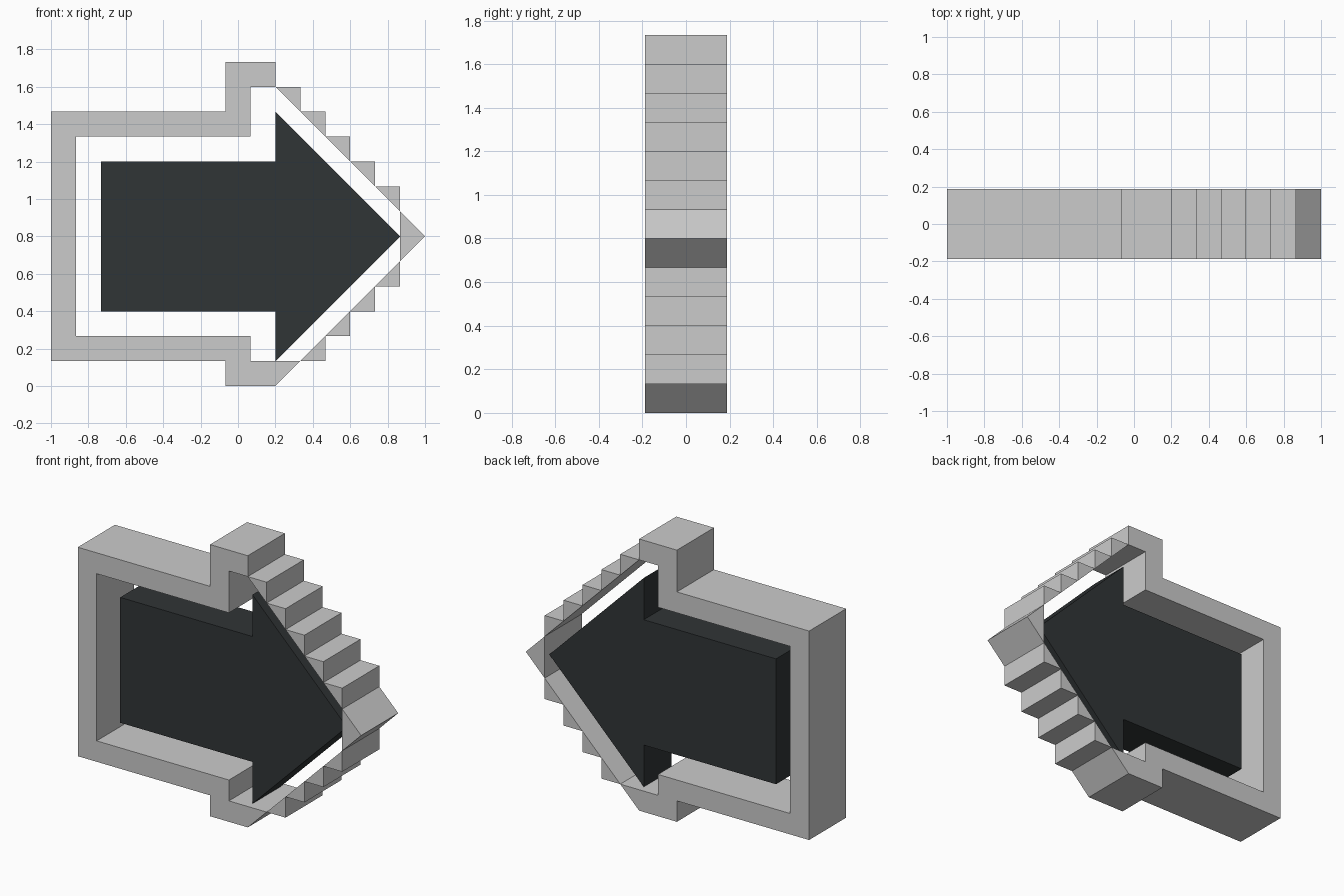
import bpy, bmesh

if "Cube" in bpy.data.objects:
    bpy.data.objects.remove(bpy.data.objects["Cube"])

U = 2 / 15          # grid step of the design
DEPTH = 0.187       # half depth of the outline
CORE_DEPTH = 0.14   # half depth of the recessed arrow


def prism(name, profiles, half):
    """Extrude grid-space (x, z) profiles along y into one object."""
    bm = bmesh.new()
    for pts in profiles:
        face = bm.faces.new([bm.verts.new((i * U - 1, -half, k * U)) for i, k in pts])
        ext = bmesh.ops.extrude_face_region(bm, geom=[face], use_keep_orig=True)
        verts = [g for g in ext["geom"] if isinstance(g, bmesh.types.BMVert)]
        bmesh.ops.translate(bm, verts=verts, vec=(0, 2 * half, 0))
    bmesh.ops.recalc_face_normals(bm, faces=bm.faces[:])
    mesh = bpy.data.meshes.new(name)
    bm.to_mesh(mesh)
    bm.free()
    obj = bpy.data.objects.new(name, mesh)
    bpy.context.collection.objects.link(obj)
    return obj


# Bracket-shaped border around the arrow shaft
prism("shaft_border", [[
    (0, 1), (7, 1), (7, 0), (9, 0), (10, 1), (8, 1), (8, 2), (1, 2),
    (1, 10), (8, 10), (8, 12), (9, 12), (9, 13), (7, 13), (7, 11), (0, 11)]], DEPTH)

# Stepped triangular teeth along the arrow head
upper = [[(9 + n, 12 - n), (10 + n, 11 - n), (10 + n, 12 - n)] for n in range(5)]
lower = [[(10 + n, 1 + n), (11 + n, 1 + n), (11 + n, 2 + n)] for n in range(4)]
prism("upper_steps", upper, DEPTH)
prism("lower_steps", lower, DEPTH)

# Pointed tip of the border
prism("border_tip", [[(14, 5), (15, 6), (14, 7)]], DEPTH)

# Dark arrow in the middle
arrow = prism("arrow", [[
    (2, 3), (9, 3), (9, 1), (14, 6), (9, 11), (9, 9), (2, 9)]], CORE_DEPTH)
dark = bpy.data.materials.new("dark")
dark.diffuse_color = (0.03, 0.035, 0.037, 1)
dark.use_nodes = True
dark.node_tree.nodes["Principled BSDF"].inputs["Base Color"].default_value = dark.diffuse_color
arrow.data.materials.append(dark)
